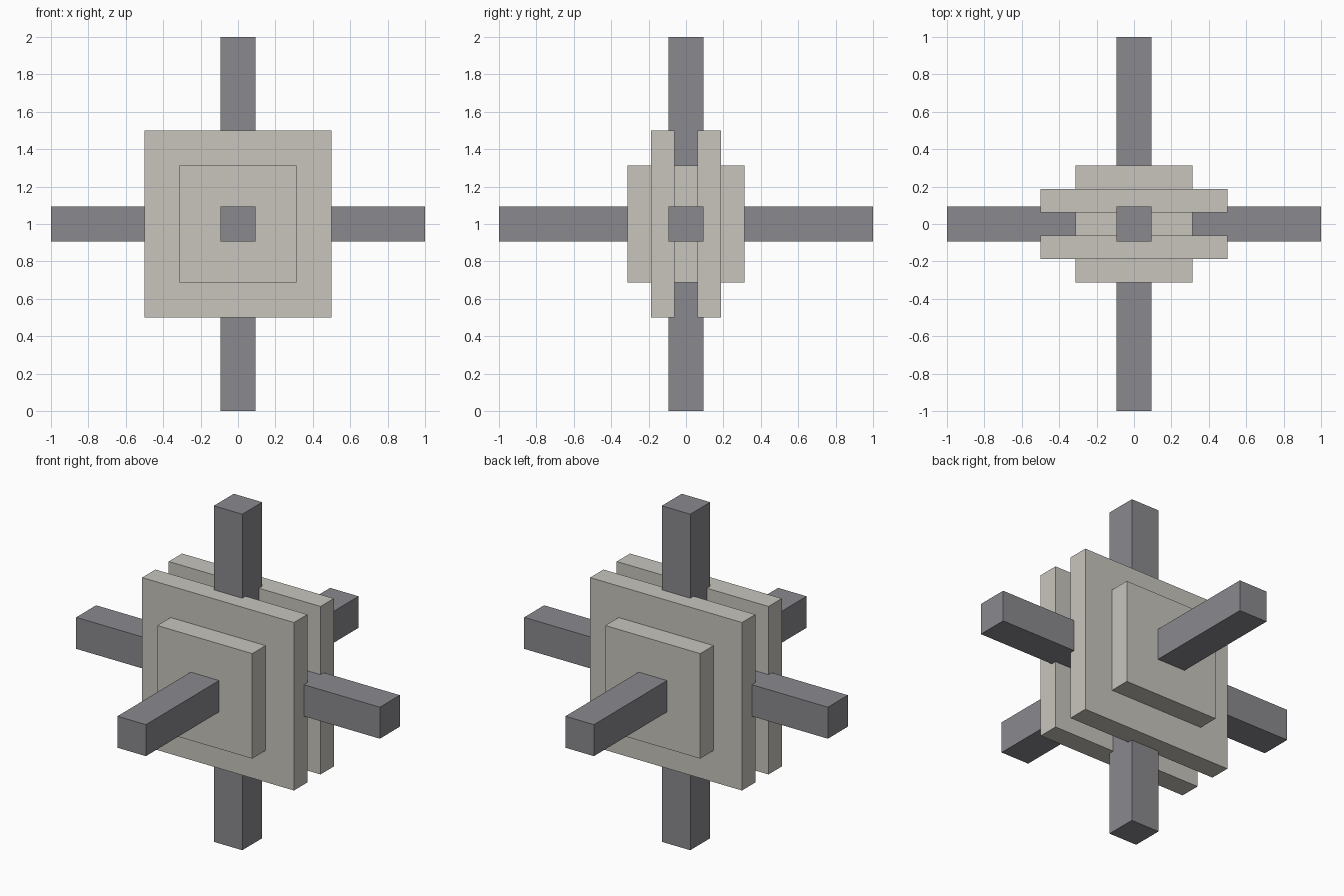
import bpy

cube = bpy.data.objects.get("Cube")
if cube:
    bpy.data.objects.remove(cube, do_unlink=True)


def make_material(name, rgb):
    mat = bpy.data.materials.new(name)
    mat.use_nodes = True
    color = (*rgb, 1.0)
    mat.diffuse_color = color
    mat.node_tree.nodes["Principled BSDF"].inputs["Base Color"].default_value = color
    return mat


def box(name, center, size, mat):
    bpy.ops.mesh.primitive_cube_add(size=1, location=center)
    obj = bpy.context.object
    obj.name = name
    obj.scale = size
    bpy.ops.object.transform_apply(location=False, rotation=False, scale=True)
    obj.data.materials.append(mat)
    return obj


beige = make_material("warm beige", (0.578, 0.558, 0.509))
grey = make_material("slate grey", (0.254, 0.254, 0.275))

MID = 1.0        # height of the centre
BAR = 0.1875     # bar thickness
CORE = 0.625     # core edge length
PLATE = 0.125    # plate thickness

# Central block, showing in front, behind and between the plates
box("core", (0, 0, MID), (CORE, CORE, CORE), beige)

# Two large square plates with a gap between them
for name, side in (("front_plate", -1), ("back_plate", 1)):
    box(name, (0, side * PLATE, MID), (1, PLATE, 1), beige)

# Three square bars crossing at the centre
for axis, name in enumerate(("side_bar", "depth_bar", "upright_bar")):
    size = [BAR] * 3
    size[axis] = 2
    box(name, (0, 0, MID), size, grey)
